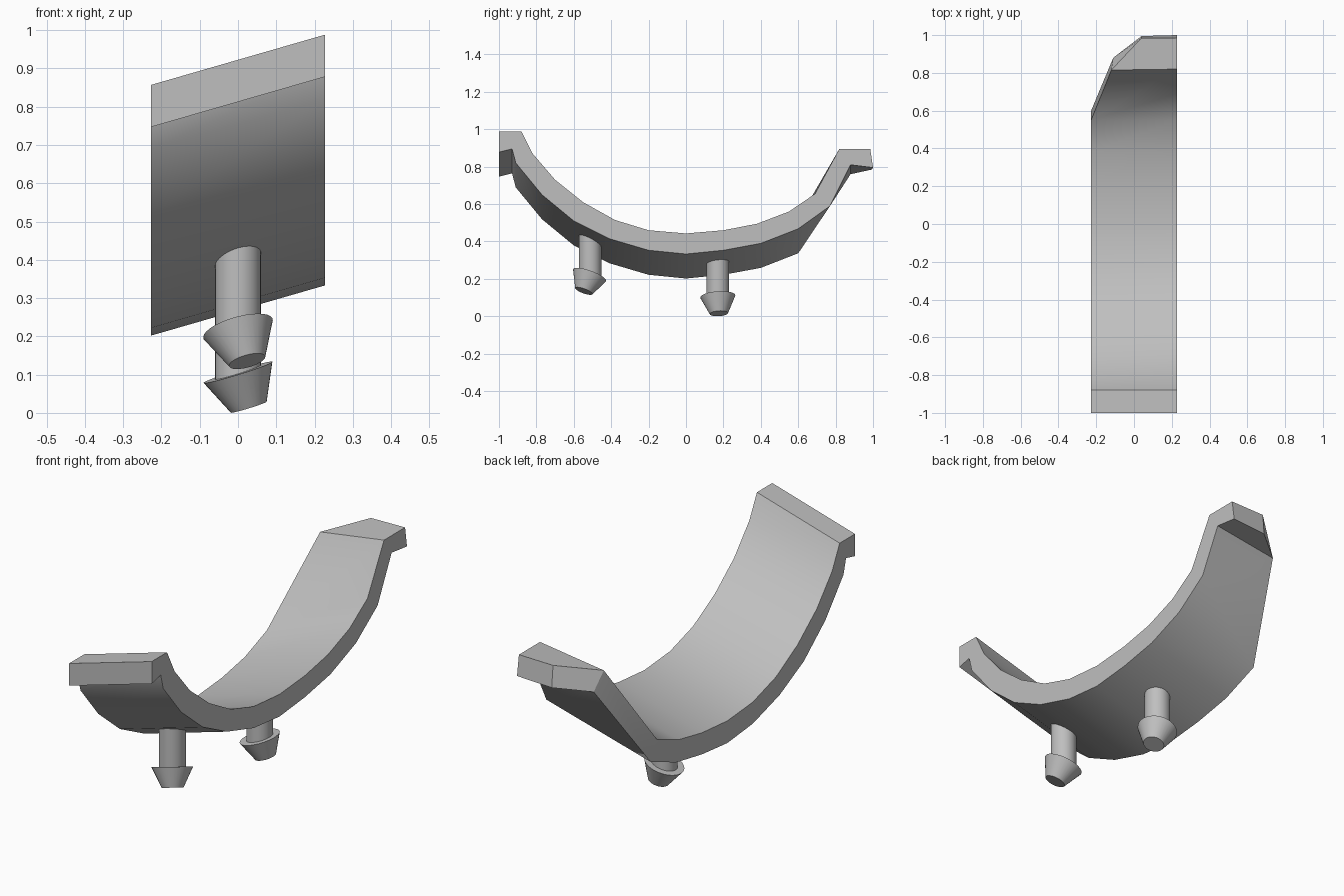
import bpy
import bmesh
import math
from mathutils import Vector

cube = bpy.data.objects.get("Cube")
if cube:
    bpy.data.objects.remove(cube, do_unlink=True)

# Single grey plastic
grey = bpy.data.materials.new("grey plastic")
grey.use_nodes = True
COLOUR = (0.52, 0.52, 0.52, 1)
grey.diffuse_color = COLOUR
grey.node_tree.nodes["Principled BSDF"].inputs["Base Color"].default_value = COLOUR

HALF = 0.227    # half width of the strap
DROP = 0.131    # the strap is sheared: its -x edge sits this much lower


def finish(bm, name, angle):
    bmesh.ops.remove_doubles(bm, verts=bm.verts, dist=0.0005)
    bmesh.ops.recalc_face_normals(bm, faces=bm.faces)
    mesh = bpy.data.meshes.new(name)
    bm.to_mesh(mesh)
    bm.free()
    mesh.materials.append(grey)
    obj = bpy.data.objects.new(name, mesh)
    bpy.context.collection.objects.link(obj)
    bpy.ops.object.select_all(action="DESELECT")
    obj.select_set(True)
    bpy.context.view_layer.objects.active = obj
    bpy.ops.object.shade_smooth_by_angle(angle=math.radians(angle))
    return obj


# Curved strap: inner and outer (y, z) on the +x edge, front to back
profile = [
    ((-1.0, 0.988), (-1.0, 0.878)), ((-0.88, 0.988), (-0.93, 0.895)),
    ((-0.82, 0.87), (-0.91, 0.82)), ((-0.70, 0.73), (-0.77, 0.65)),
    ((-0.55, 0.61), (-0.60, 0.51)), ((-0.38, 0.515), (-0.41, 0.415)),
    ((-0.20, 0.46), (-0.20, 0.353)), ((0, 0.443), (0, 0.333)),
    ((0.20, 0.46), (0.20, 0.353)), ((0.38, 0.495), (0.40, 0.39)),
    ((0.55, 0.56), (0.60, 0.468)),
]
sections = []
for inner, outer in profile:
    sections.append([(HALF, *inner), (HALF, *outer),
                     (-HALF, outer[0], outer[1] - DROP),
                     (-HALF, inner[0], inner[1] - DROP)])

# Back end: the -x corner is cut off, so its edge closes in to a short lip
corner = sections[-1][2:]
sections.append([(HALF, 0.69, 0.655), (HALF, 0.77, 0.59), *corner])
sections.append([(HALF, 0.82, 0.895), (HALF, 0.88, 0.81),
                 (-0.11, 0.88, 0.76), (-0.12, 0.815, 0.845)])
sections.append([(HALF, 0.985, 0.895), (HALF, 1.0, 0.795),
                 (0.04, 0.995, 0.785), (0.04, 0.985, 0.892)])

bm = bmesh.new()
rings = [[bm.verts.new(p) for p in s] for s in sections]
for a, b in zip(rings, rings[1:]):
    for i in range(4):
        j = (i + 1) % 4
        bm.faces.new((a[i], a[j], b[j], b[i]))
bm.faces.new(rings[0])
bm.faces.new(rings[-1])
finish(bm, "curved_strap", 28)


def add_cone(bm, top, tip, r_top, r_tip):
    # Capped cone between two points
    top, tip = Vector(top), Vector(tip)
    axis = tip - top
    made = bmesh.ops.create_cone(bm, cap_ends=True, segments=32, radius1=r_top,
                                 radius2=r_tip, depth=axis.length)
    turn = axis.to_track_quat("Z", "Y").to_matrix().to_4x4()
    turn.translation = (top + tip) / 2
    bmesh.ops.transform(bm, matrix=turn, verts=made["verts"])


# Push-in pegs: upright shaft with a tilted barb square to the strap
def peg(name, y, shaft_top, barb_top, barb_tip):
    bm = bmesh.new()
    add_cone(bm, (0, y, shaft_top), (0, y, barb_top[2] - 0.03), 0.06, 0.06)
    add_cone(bm, barb_top, barb_tip, 0.094, 0.049)
    finish(bm, name, 30)


peg("back_peg", 0.17, 0.32, (0, 0.17, 0.106), (0.028, 0.176, 0.015))
peg("front_peg", -0.513, 0.44, (0, -0.515, 0.22), (0.024, -0.546, 0.135))
